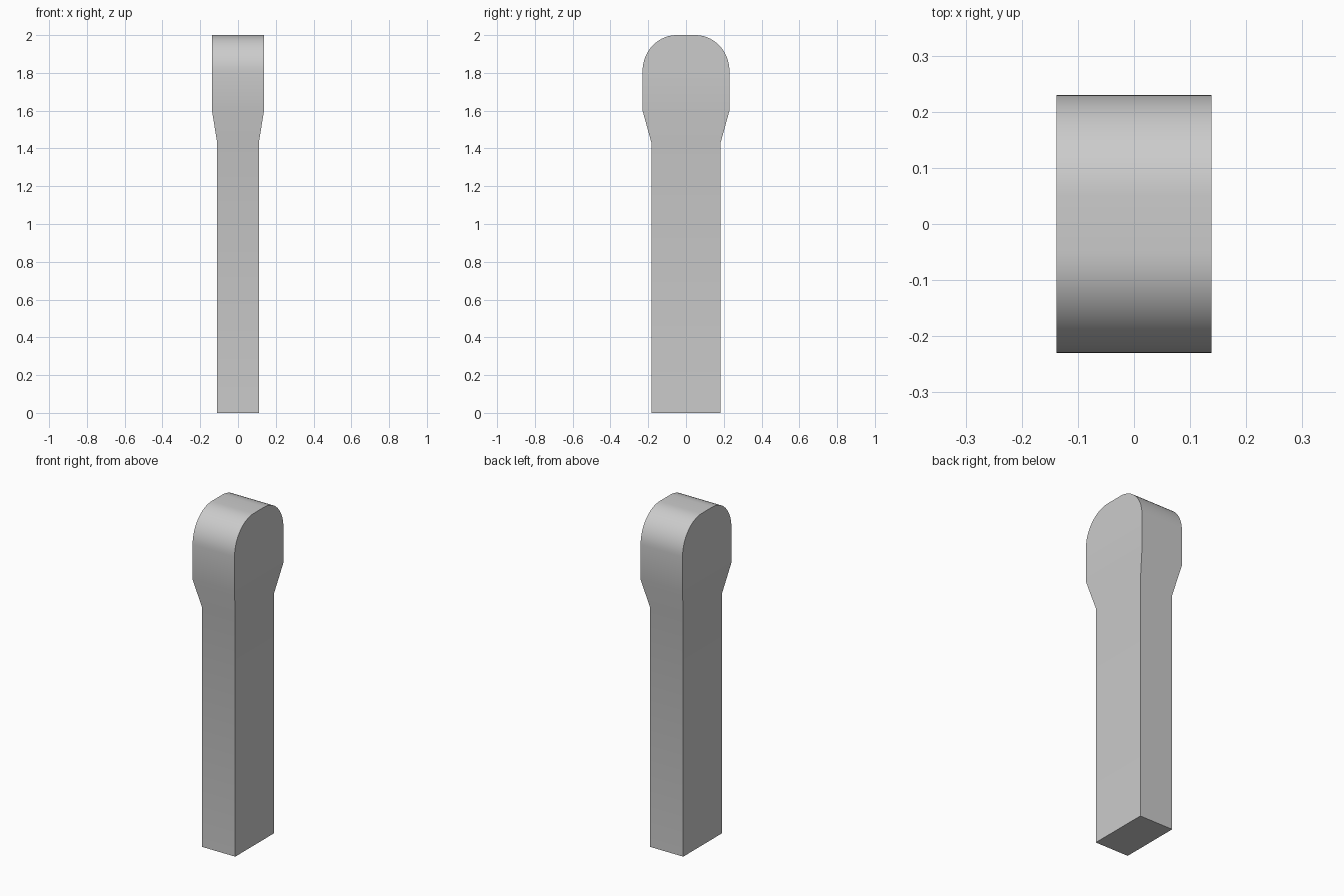
import bpy
import bmesh
import math

if "Cube" in bpy.data.objects:
    bpy.data.objects.remove(bpy.data.objects["Cube"], do_unlink=True)

# Plain grey material
grey = bpy.data.materials.new("plain grey")
grey.use_nodes = True
colour = (0.6, 0.6, 0.6, 1)
grey.diffuse_color = colour
grey.node_tree.nodes["Principled BSDF"].inputs["Base Color"].default_value = colour

# Sections as (half width, half depth, height): shaft, flare, rounded head
SHAFT_X, SHAFT_Y = 0.11, 0.183
HEAD_X, HEAD_Y = 0.138, 0.23
FLAT_TOP, ARC_START, STEPS = 0.05, 1.81, 14
sections = [(SHAFT_X, SHAFT_Y, 0), (SHAFT_X, SHAFT_Y, 1.43), (HEAD_X, HEAD_Y, 1.6)]
for i in range(STEPS + 1):
    a = math.pi / 2 * i / STEPS
    sections.append((HEAD_X,
                     FLAT_TOP + (HEAD_Y - FLAT_TOP) * math.cos(a),
                     ARC_START + (2 - ARC_START) * math.sin(a)))

# Loft rectangular rings through the sections and cap both ends
bm = bmesh.new()
corners = [(-1, -1), (1, -1), (1, 1), (-1, 1)]
rings = [[bm.verts.new((sx * x, sy * y, z)) for sx, sy in corners]
         for x, y, z in sections]
for low, high in zip(rings, rings[1:]):
    for k in range(4):
        n = (k + 1) % 4
        bm.faces.new((low[k], low[n], high[n], high[k]))
bm.faces.new(rings[0][::-1])
bm.faces.new(rings[-1])
bmesh.ops.recalc_face_normals(bm, faces=bm.faces)

mesh = bpy.data.meshes.new("rounded_post")
bm.to_mesh(mesh)
bm.free()
mesh.materials.append(grey)
post = bpy.data.objects.new("rounded_post", mesh)
bpy.context.collection.objects.link(post)

# Smooth curved surfaces, keep the corners sharp
bpy.ops.object.select_all(action="DESELECT")
post.select_set(True)
bpy.context.view_layer.objects.active = post
bpy.ops.object.shade_smooth_by_angle(angle=math.radians(30))
